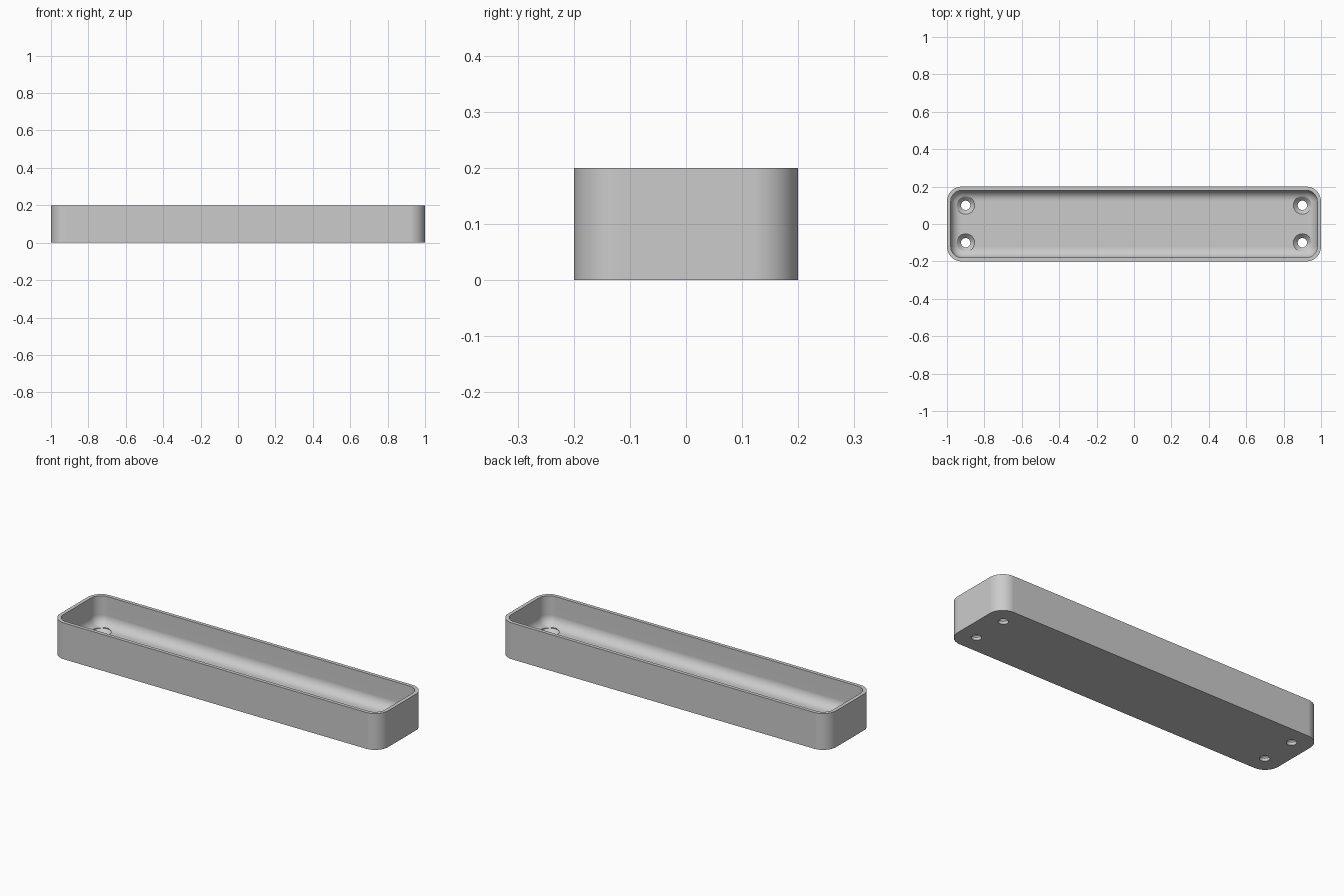
import bpy, bmesh, math

cube = bpy.data.objects.get("Cube")
if cube:
    bpy.data.objects.remove(cube, do_unlink=True)

LENGTH, WIDTH, HEIGHT = 2.0, 0.4, 0.2
CORNER, WALL, FLOOR, FILLET = 0.08, 0.02, 0.04, 0.055
CORNER_STEPS, FILLET_STEPS = 12, 10

grey = bpy.data.materials.new("plain grey")
grey.use_nodes = True
grey.diffuse_color = (0.6, 0.6, 0.6, 1)
grey.node_tree.nodes["Principled BSDF"].inputs["Base Color"].default_value = (0.6, 0.6, 0.6, 1)


def make_object(name, bm):
    bmesh.ops.recalc_face_normals(bm, faces=bm.faces)
    mesh = bpy.data.meshes.new(name)
    bm.to_mesh(mesh)
    bm.free()
    mesh.materials.append(grey)
    obj = bpy.data.objects.new(name, mesh)
    bpy.context.collection.objects.link(obj)
    return obj


def skin(bm, rings):
    """Join matching rings of vertices and cap both ends."""
    for a, b in zip(rings, rings[1:]):
        for i in range(len(a)):
            j = (i + 1) % len(a)
            bm.faces.new((a[i], a[j], b[j], b[i]))
    bm.faces.new(rings[0][::-1])
    bm.faces.new(rings[-1])


def rounded_ring(bm, inset, z):
    """Rounded rectangle, moved inward from the outer outline."""
    r = CORNER - inset
    cx, cy = LENGTH / 2 - CORNER, WIDTH / 2 - CORNER
    ring = []
    for q, (sx, sy) in enumerate(((1, 1), (-1, 1), (-1, -1), (1, -1))):
        for k in range(CORNER_STEPS + 1):
            a = math.pi / 2 * (q + k / CORNER_STEPS)
            ring.append(bm.verts.new((sx * cx + r * math.cos(a), sy * cy + r * math.sin(a), z)))
    return ring


# Tray: outer wall, flat rim, inner wall, rounded transition to the floor
profile = [(0, 0), (0, HEIGHT), (WALL, HEIGHT)]
for k in range(FILLET_STEPS + 1):
    a = math.pi / 2 * k / FILLET_STEPS
    profile.append((WALL + FILLET * (1 - math.cos(a)), FLOOR + FILLET * (1 - math.sin(a))))
bm = bmesh.new()
skin(bm, [rounded_ring(bm, inset, z) for inset, z in profile])
tray = make_object("tray", bm)

# Cutter for the four countersunk screw holes
bm = bmesh.new()
hole_profile = [(0.025, -0.05), (0.025, 0.016), (0.048, FLOOR), (0.048, 0.12)]
for x in (-0.9, 0.9):
    for y in (-0.1, 0.1):
        rings = []
        for r, z in hole_profile:
            angles = [math.tau * i / 32 for i in range(32)]
            rings.append([bm.verts.new((x + r * math.cos(a), y + r * math.sin(a), z)) for a in angles])
        skin(bm, rings)
cutter = make_object("screw_hole_cutter", bm)
cutter.hide_render = True

# Cut the holes, then smooth the curved surfaces
bpy.ops.object.select_all(action="DESELECT")
tray.select_set(True)
bpy.context.view_layer.objects.active = tray
cut = tray.modifiers.new("screw_holes", "BOOLEAN")
cut.operation = "DIFFERENCE"
cut.solver = "EXACT"
cut.object = cutter
bpy.ops.object.modifier_apply(modifier=cut.name)
bpy.data.objects.remove(cutter, do_unlink=True)
bpy.ops.object.shade_smooth_by_angle(angle=math.radians(30))
weighted = tray.modifiers.new("even_shading", "WEIGHTED_NORMAL")
weighted.keep_sharp = True
